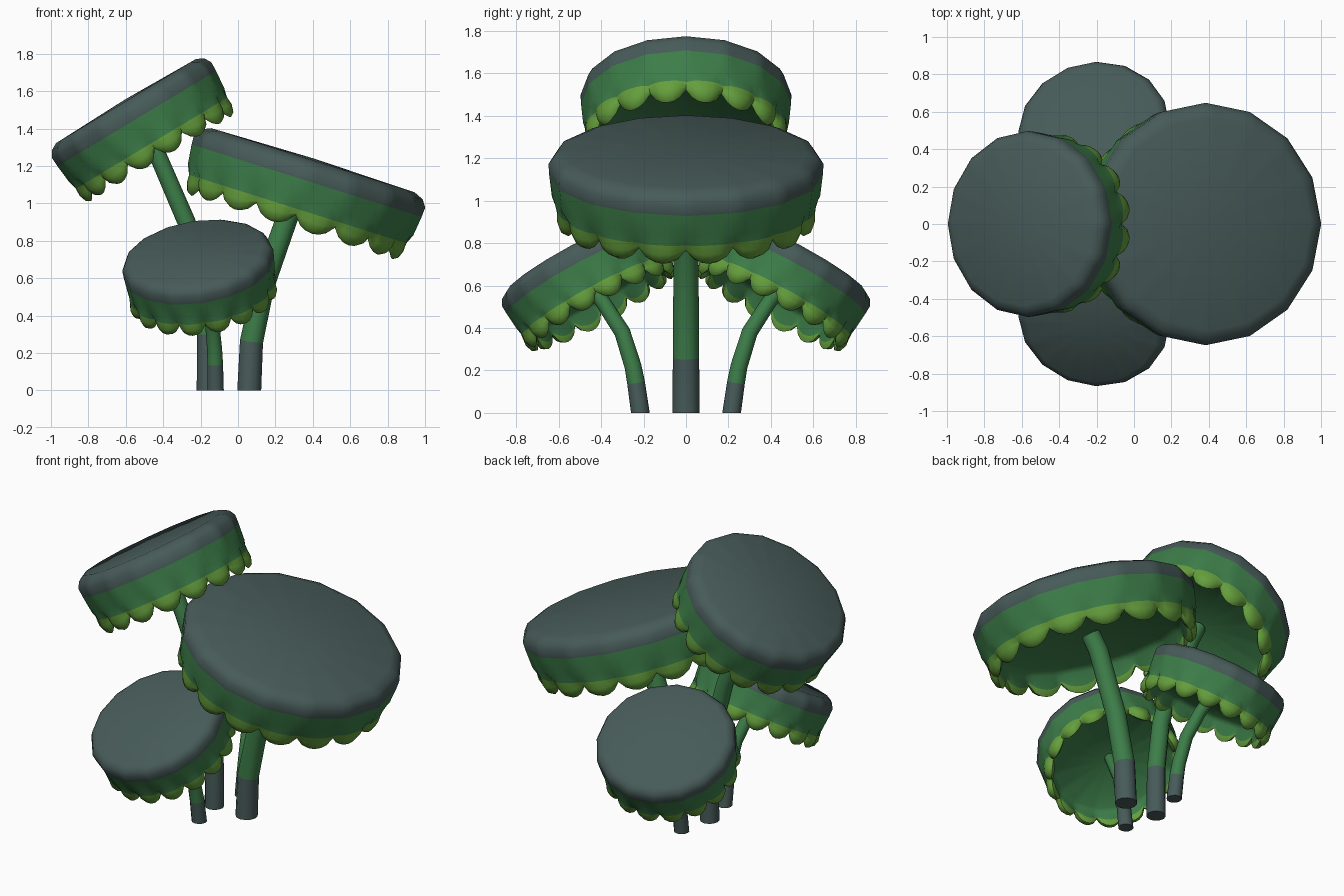
import bpy, bmesh, math
from mathutils import Vector

if "Cube" in bpy.data.objects:
    bpy.data.objects.remove(bpy.data.objects["Cube"])


def material(name, rgb):
    m = bpy.data.materials.new(name)
    m.diffuse_color = (*rgb, 1)
    m.use_nodes = True
    m.node_tree.nodes["Principled BSDF"].inputs["Base Color"].default_value = m.diffuse_color
    return m


GREY = material("slate grey", (0.063, 0.105, 0.099))
GREEN = material("leaf green", (0.046, 0.205, 0.066))
LIME = material("lime green", (0.13, 0.345, 0.046))
SIDES, SUB = 16, 6


def finish(bm, name, angle):
    bmesh.ops.recalc_face_normals(bm, faces=bm.faces)
    me = bpy.data.meshes.new(name)
    bm.to_mesh(me)
    bm.free()
    for m in (GREY, GREEN, LIME):
        me.materials.append(m)
    ob = bpy.data.objects.new(name, me)
    bpy.context.collection.objects.link(ob)
    bpy.ops.object.select_all(action='DESELECT')
    ob.select_set(True)
    bpy.context.view_layer.objects.active = ob
    bpy.ops.object.shade_smooth_by_angle(angle=math.radians(angle))
    return ob


# Cap rows: radius factor, height from rim, bulge and drop of each scallop,
# and the material of the band that follows the row
ROWS = [
    (0.88, 0.058, 0, 0, 0),
    (0.96, 0.036, 0, 0, 0),
    (1.00, 0.000, 0, 0, 0),
    (0.995, -0.052, 0, 0, 1),
    (0.975, -0.155, 0, 0, 1),
    (0.925, -0.205, 0.027, 0, 2),
    (0.905, -0.228, 0.040, 0.022, 2),
    (0.890, -0.238, 0.034, 0.052, 2),
    (0.875, -0.236, 0.017, 0.068, 2),
    (0.865, -0.225, 0, 0.045, 1),
    (0.86, -0.19, 0, 0, 1),
    (0.80, -0.16, 0, 0, 1),
]


def cap(name, centre, normal, radius, hs=1.0):
    """Tilted 16-sided cap with a scalloped hem and a hollow underside."""
    bm = bmesh.new()
    n = SIDES * SUB
    rings = []
    for rf, h, bulge, drop, _ in ROWS:
        ring = []
        for i in range(n):
            f = (i % SUB) / SUB
            s = math.sin(math.pi * f) ** 0.65
            a = 2 * math.pi * i / n
            chord = math.cos(math.pi / SIDES) / math.cos((f - 0.5) * 2 * math.pi / SIDES)
            r = radius * rf * chord + bulge * s
            ring.append(bm.verts.new((r * math.cos(a), r * math.sin(a), (h - drop * s) * hs)))
        rings.append(ring)
    for k in range(len(rings) - 1):
        for i in range(n):
            j = (i + 1) % n
            face = bm.faces.new((rings[k][i], rings[k][j], rings[k + 1][j], rings[k + 1][i]))
            face.material_index = ROWS[k][4]
    for ring, z, mat in ((rings[0], 0.068, 0), (rings[-1], -0.15, 1)):
        c = bm.verts.new((0, 0, z * hs))
        for i in range(n):
            bm.faces.new((ring[i], ring[(i + 1) % n], c)).material_index = mat
    q = Vector((0, 0, 1)).rotation_difference(Vector(normal).normalized())
    for v in bm.verts:
        v.co = q @ v.co + Vector(centre)
    finish(bm, name, 50)


def stem(name, path, r0, r1):
    """Bent tube along a path; the first section is grey, the rest green."""
    bm = bmesh.new()
    pts = [Vector(p) for p in path]
    rings = []
    for k, p in enumerate(pts):
        d = (pts[min(k + 1, len(pts) - 1)] - pts[max(k - 1, 0)]).normalized()
        if k == 0:
            d = Vector((0, 0, 1))
        q = Vector((0, 0, 1)).rotation_difference(d)
        r = r0 + (r1 - r0) * k / (len(pts) - 1)
        rings.append([bm.verts.new(p + q @ Vector((r * math.cos(a), r * math.sin(a), 0)))
                      for a in (2 * math.pi * i / 12 for i in range(12))])
    for k in range(len(rings) - 1):
        for i in range(12):
            j = (i + 1) % 12
            bm.faces.new((rings[k][i], rings[k][j], rings[k + 1][j],
                          rings[k + 1][i])).material_index = min(k, 1)
    bm.faces.new(rings[0]).material_index = 0
    bm.faces.new(rings[-1]).material_index = 1
    finish(bm, name, 40)


# Large right-hand mushroom
cap("large_cap", (0.383, 0, 1.173), (0.301, 0, 0.954), 0.648, 1.04)
stem("large_stem", [(0.06, 0, 0), (0.072, 0, 0.26), (0.135, 0, 0.56),
                    (0.265, 0, 0.93), (0.325, 0, 1.02)], 0.064, 0.056)

# Tall left-hand mushroom
cap("tall_cap", (-0.568, 0, 1.498), (-0.515, 0, 0.857), 0.497)
stem("tall_stem", [(-0.165, 0, 0), (-0.165, 0, 0.30), (-0.20, 0, 0.62),
                   (-0.275, 0, 0.9), (-0.43, 0, 1.26), (-0.48, 0, 1.36)], 0.056, 0.044)

# Two small mushrooms, mirrored front and back
for side, s in (("front", -1), ("back", 1)):
    cap(side + "_cap", (-0.215, 0.507 * s, 0.695), (-0.14, 0.47 * s, 0.87), 0.408, 0.84)
    stem(side + "_stem", [(-0.12, 0.215 * s, 0), (-0.122, 0.235 * s, 0.14),
                          (-0.125, 0.25 * s, 0.22), (-0.14, 0.30 * s, 0.38),
                          (-0.17, 0.39 * s, 0.52), (-0.195, 0.445 * s, 0.59)], 0.044, 0.034)
